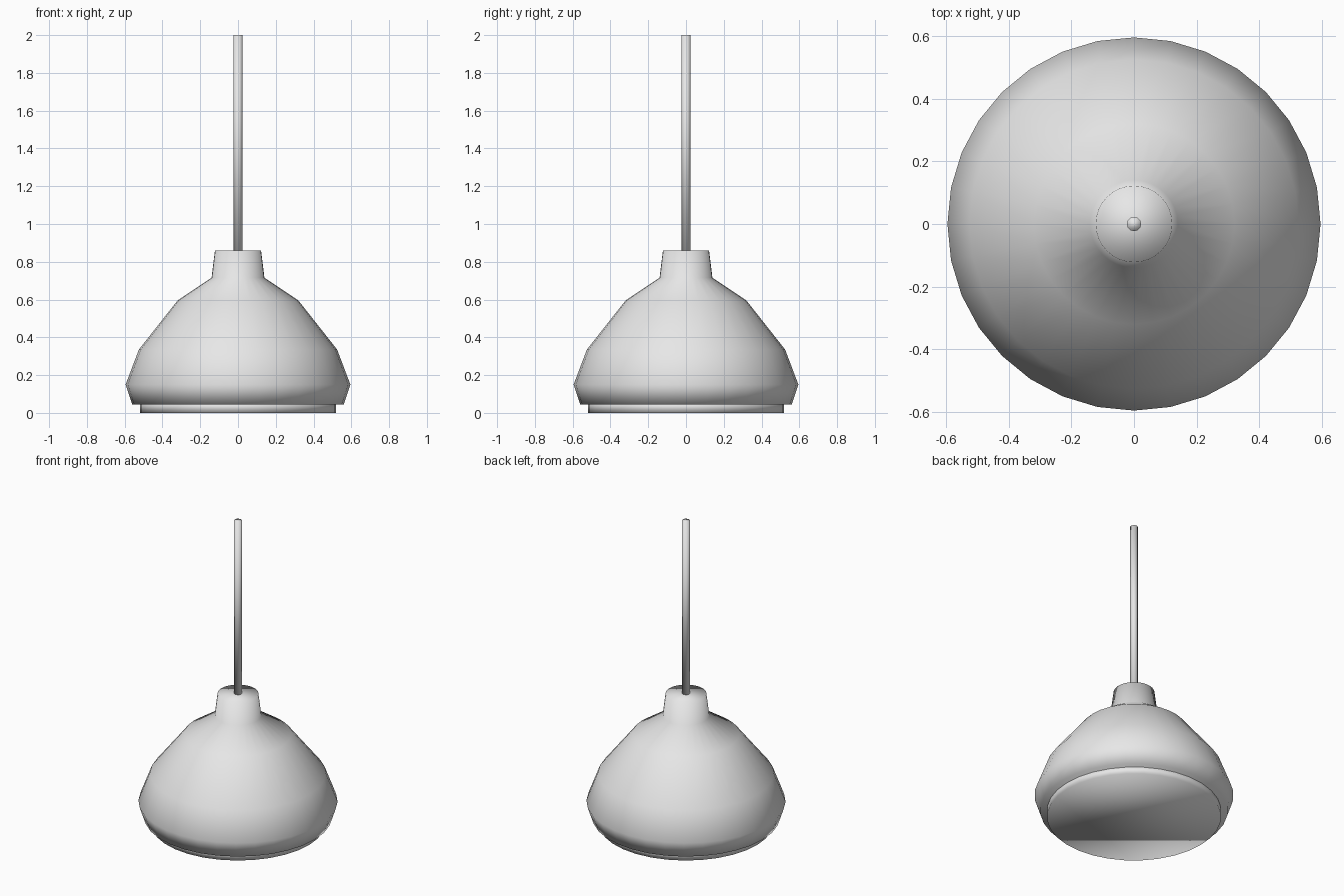
import bpy
import bmesh
from math import cos, sin, tau

cube = bpy.data.objects.get("Cube")
if cube:
    bpy.data.objects.remove(cube, do_unlink=True)

# Single painted finish
grey = bpy.data.materials.new("light_grey")
grey.use_nodes = True
colour = (0.8, 0.8, 0.8, 1)
grey.diffuse_color = colour
grey.node_tree.nodes["Principled BSDF"].inputs["Base Color"].default_value = colour


def lathe(name, profile, sides):
    """Turn a (radius, height) profile, listed bottom to top, into a capped smooth solid."""
    bm = bmesh.new()
    rings = [[bm.verts.new((r * cos(tau * i / sides), r * sin(tau * i / sides), z))
              for i in range(sides)] for r, z in profile]
    for low, high in zip(rings, rings[1:]):
        for i in range(sides):
            j = (i + 1) % sides
            bm.faces.new((low[i], low[j], high[j], high[i]))
    bm.faces.new(rings[0][::-1])
    bm.faces.new(rings[-1])
    for face in bm.faces:
        face.smooth = True
    mesh = bpy.data.meshes.new(name)
    bm.to_mesh(mesh)
    bm.free()
    mesh.materials.append(grey)
    obj = bpy.data.objects.new(name, mesh)
    bpy.context.collection.objects.link(obj)
    return obj


# Bell shade with its collar
lathe("shade", [(0.56, 0.045), (0.595, 0.15), (0.525, 0.335),
                (0.32, 0.595), (0.14, 0.715), (0.122, 0.86)], 32)

# Shallow diffuser disc under the shade
lathe("diffuser", [(0.52, 0), (0.52, 0.06)], 32)

# Hanging rod
lathe("rod", [(0.023, 0.85), (0.023, 2)], 12)
